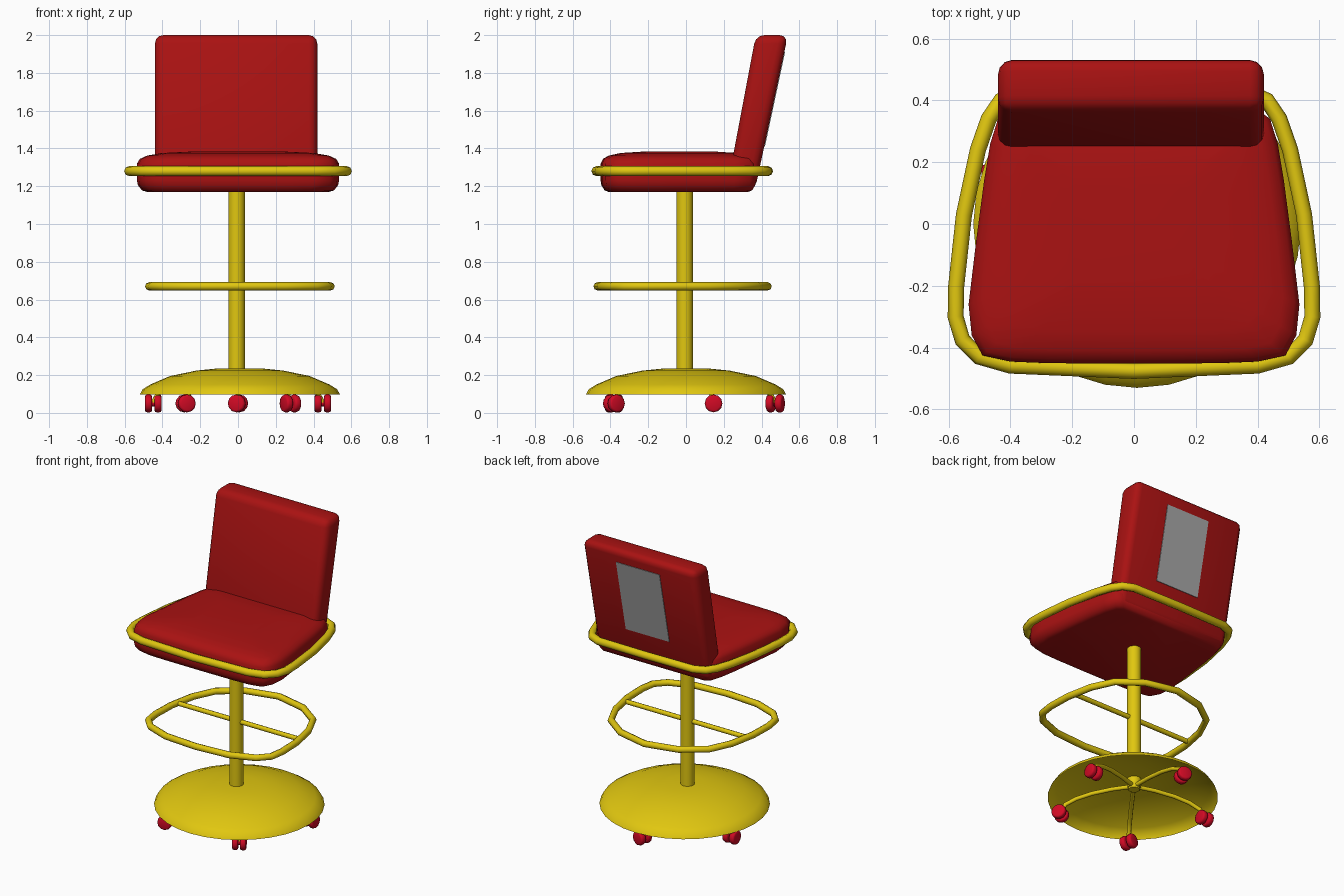
import bpy, bmesh
from math import sin, cos, pi, radians
from mathutils import Vector, Matrix

cube = bpy.data.objects.get("Cube")
if cube:
    bpy.data.objects.remove(cube, do_unlink=True)


def material(name, rgb):
    m = bpy.data.materials.new(name)
    m.use_nodes = True
    m.diffuse_color = (*rgb, 1)
    m.node_tree.nodes["Principled BSDF"].inputs["Base Color"].default_value = (*rgb, 1)
    return m


UPHOLSTERY = material("dark red upholstery", (0.40, 0.006, 0.006))
YELLOW = material("yellow metal", (0.75, 0.57, 0.005))
WHEEL = material("bright red wheel", (0.64, 0.003, 0.018))
GREY = material("grey panel", (0.40, 0.40, 0.40))


def finish(obj, mat, angle=40):
    obj.data.materials.append(mat)
    bpy.ops.object.select_all(action="DESELECT")
    obj.select_set(True)
    bpy.context.view_layer.objects.active = obj
    bpy.ops.object.shade_smooth_by_angle(angle=radians(angle))
    return obj


def from_bmesh(name, bm, mat, angle=40):
    bmesh.ops.recalc_face_normals(bm, faces=bm.faces)
    mesh = bpy.data.meshes.new(name)
    bm.to_mesh(mesh)
    bm.free()
    obj = bpy.data.objects.new(name, mesh)
    bpy.context.collection.objects.link(obj)
    return finish(obj, mat, angle)


def loft(name, loops, mat, cap_first=True):
    """Skin a stack of equal closed loops."""
    bm = bmesh.new()
    rows = [[bm.verts.new(p) for p in loop] for loop in loops]
    n = len(rows[0])
    for a, b in zip(rows, rows[1:]):
        for i in range(n):
            j = (i + 1) % n
            bm.faces.new((a[i], a[j], b[j], b[i]))
    bm.faces.new(rows[-1])
    if cap_first:
        bm.faces.new(rows[0][::-1])
    return from_bmesh(name, bm, mat, 60)


def ring(r, z, n=32, cx=0, cy=0):
    return [(cx + r * cos(2 * pi * i / n), cy + r * sin(2 * pi * i / n), z) for i in range(n)]


def mirrored(half):
    """Complete a half outline that starts and ends on x = 0."""
    return half + [(-x, y) for x, y in half[-2:0:-1]]


def tube(name, points, radius, mat, closed=False):
    curve = bpy.data.curves.new(name, "CURVE")
    curve.dimensions = "3D"
    curve.bevel_depth = radius
    curve.bevel_resolution = 2
    curve.use_fill_caps = True
    spline = curve.splines.new("POLY")
    spline.points.add(len(points) - 1)
    for sp, p in zip(spline.points, points):
        sp.co = (*p, 1)
    spline.use_cyclic_u = closed
    temp = bpy.data.objects.new(name + "_path", curve)
    bpy.context.collection.objects.link(temp)
    mesh = bpy.data.meshes.new_from_object(
        temp.evaluated_get(bpy.context.evaluated_depsgraph_get()))
    bpy.data.objects.remove(temp, do_unlink=True)
    mesh.materials.clear()
    obj = bpy.data.objects.new(name, mesh)
    bpy.context.collection.objects.link(obj)
    return finish(obj, mat, 60)


# Seat cushion: tapered outline stacked with soft upper and lower edges
seat_half = [(0, -.452), (.28, -.45), (.40, -.445), (.49, -.425), (.525, -.36), (.535, -.26),
             (.51, -.05), (.485, .14), (.465, .26), (.44, .34), (.40, .37), (0, .37)]
seat_levels = [(1.17, .10), (1.178, .05), (1.205, .01), (1.23, 0), (1.32, 0),
               (1.345, .03), (1.362, .10), (1.376, .25), (1.385, .60)]
outline = mirrored(seat_half)
loft("seat", [[(x * (1 - s), -.03 + (y + .03) * (1 - s), z) for x, y in outline]
              for z, s in seat_levels], UPHOLSTERY)

# Backrest: leaning slab with rounded edges
BACK_Z, BACK_Y, BACK_SLOPE = 1.18, .365, .213


def back_y(z):
    return BACK_Y + BACK_SLOPE * (z - BACK_Z)


bm = bmesh.new()
bmesh.ops.create_cube(bm, size=1)
for v in bm.verts:
    top, rear = v.co.z > 0, v.co.y > 0
    z = 2.0 if top else BACK_Z
    depth = 0 if rear else (.17 if top else .15)
    v.co = Vector((-.01 + v.co.x * .86, back_y(z) - depth, z))
bmesh.ops.bevel(bm, geom=bm.edges[:], offset=.045, segments=3, profile=.5, affect="EDGES")
from_bmesh("backrest", bm, UPHOLSTERY, 50)

# Thin panel on the rear of the backrest
bm = bmesh.new()
bmesh.ops.create_cube(bm, size=1)
for v in bm.verts:
    z = 1.41 if v.co.z < 0 else 1.91
    v.co = Vector((v.co.x * .33, back_y(z) + v.co.y * .008, z))
from_bmesh("back_panel", bm, GREY)

# Rail around the seat
rail_half = [(0, -.475), (.40, -.458), (.50, -.43), (.555, -.375), (.577, -.30), (.575, -.20),
             (.55, .03), (.505, .24), (.47, .34), (.43, .40), (.36, .43), (0, .435)]
tube("seat_rail", [(x, y, 1.28) for x, y in mirrored(rail_half)], .026, YELLOW, True)

# Foot ring with a cross bar
foot_half = [(0, -.468), (.24, -.45), (.40, -.39), (.465, -.32), (.48, -.22), (.475, -.06),
             (.44, .12), (.37, .27), (.22, .38), (0, .432)]
tube("foot_ring", [(x + .01, y, .67) for x, y in mirrored(foot_half)], .022, YELLOW, True)
tube("foot_bar", [(-.46, -.01, .67), (.47, -.01, .67)], .016, YELLOW)

# Centre column
loft("column", [ring(.044, z, 16, -.007, -.007) for z in (.17, 1.19)], YELLOW)

# Hollow domed base
dome = [(.53, .097), (.515, .125), (.475, .15), (.37, .195), (.23, .224), (.12, .235)]
loft("base_dome", [ring(r, z, 32, .01) for r, z in dome], YELLOW, cap_first=False)

# Hub and five curved legs with twin-wheel casters
loft("leg_hub", [ring(.035, z, 12) for z in (.155, .2)], YELLOW)
leg_path = [(0, .18), (.14, .178), (.27, .165), (.37, .142), (.44, .11), (.47, .055)]
swivels = [75, 0, 105, 30, 0]
for i, swivel in enumerate(swivels):
    a = pi / 2 + 2 * pi * i / 5
    tube(f"leg_{i + 1}", [(r * cos(a), r * sin(a), z) for r, z in leg_path], .014, YELLOW)
    place = (Matrix.Translation((.472 * cos(a), .472 * sin(a), .05))
             @ Matrix.Rotation(radians(swivel), 4, "Z"))
    bm = bmesh.new()
    for side in (-1, 1):
        wheel = Matrix.Translation((side * .025, 0, 0)) @ Matrix.Rotation(pi / 2, 4, "Y")
        made = bmesh.ops.create_cone(bm, cap_ends=True, segments=12, radius1=.047,
                                     radius2=.047, depth=.038, matrix=place @ wheel)
        rims = {e for v in made["verts"] for e in v.link_edges
                if any(len(f.verts) > 4 for f in e.link_faces)}
        bmesh.ops.bevel(bm, geom=list(rims), offset=.011, segments=2, profile=.5,
                        affect="EDGES")
    bmesh.ops.create_cone(bm, cap_ends=True, segments=8, radius1=.015, radius2=.015, depth=.05,
                          matrix=place @ Matrix.Rotation(pi / 2, 4, "Y"))
    from_bmesh(f"caster_{i + 1}", bm, WHEEL, 50)
